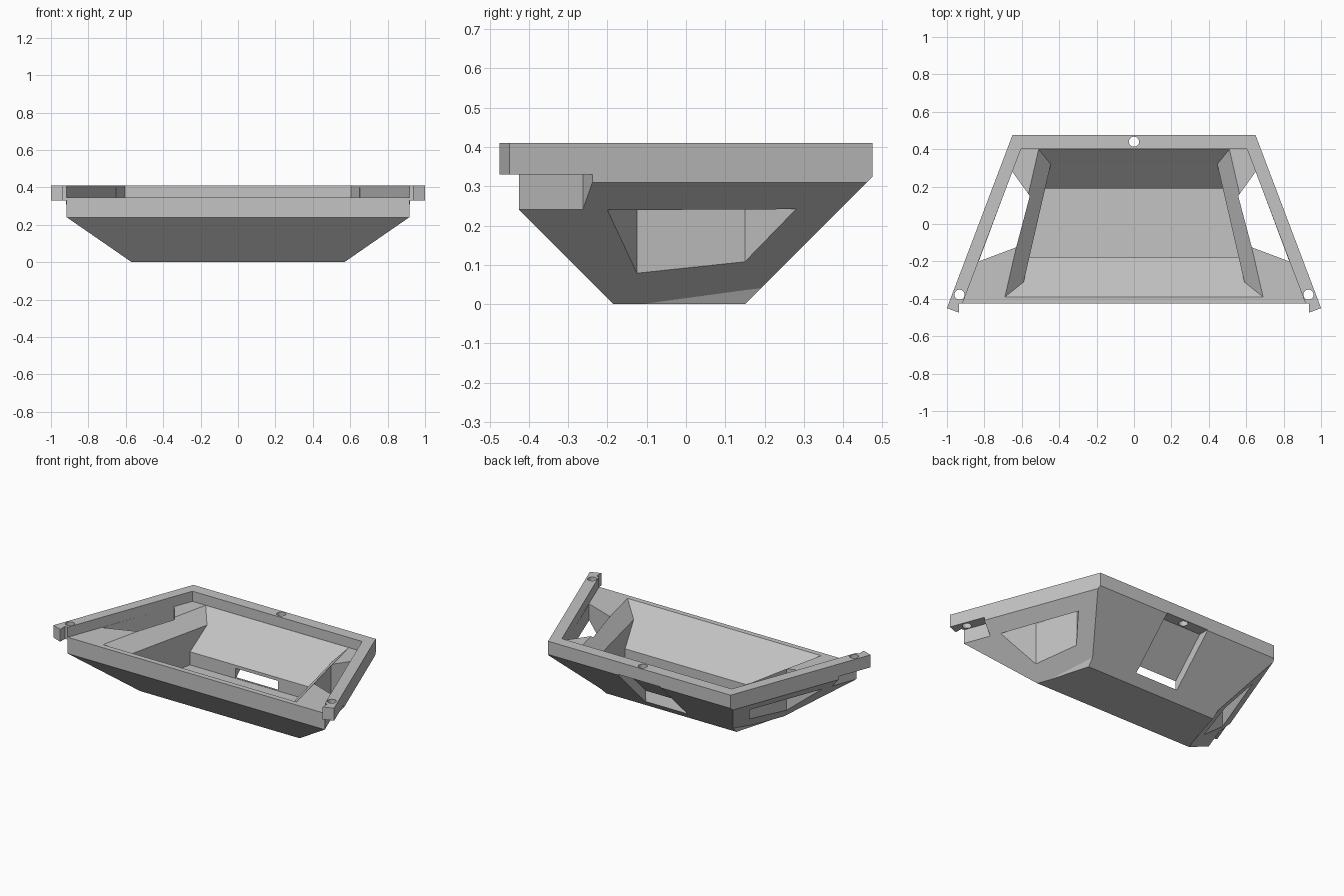
import bpy, bmesh
from mathutils import Vector

if "Cube" in bpy.data.objects:
    bpy.data.objects.remove(bpy.data.objects["Cube"])

grey = bpy.data.materials.new("light_grey")
grey.use_nodes = True
grey.diffuse_color = (0.55, 0.55, 0.55, 1)
grey.node_tree.nodes["Principled BSDF"].inputs["Base Color"].default_value = (0.55, 0.55, 0.55, 1)

# Plan directions: outward from the slanted side, and forward along it
OUT = Vector((0.935, 0.354))
ALONG = Vector((0.354, -0.935))
RIM, RIM_INNER, TIP = 0.776, 0.707, 0.775


def loft(name, levels):
    """Closed solid through stacked plan outlines [(z, [(x, y), ...]), ...]."""
    bm = bmesh.new()
    rings = [[bm.verts.new((x, y, z)) for x, y in outline] for z, outline in levels]
    for low, high in zip(rings, rings[1:]):
        for i in range(len(low)):
            j = (i + 1) % len(low)
            bm.faces.new((low[i], low[j], high[j], high[i]))
    bm.faces.new(rings[0])
    bm.faces.new(rings[-1])
    bmesh.ops.recalc_face_normals(bm, faces=bm.faces)
    mesh = bpy.data.meshes.new(name)
    bm.to_mesh(mesh)
    bm.free()
    mesh.materials.append(grey)
    obj = bpy.data.objects.new(name, mesh)
    bpy.context.scene.collection.objects.link(obj)
    return obj


def prism(name, outline, low, high):
    return loft(name, [(low, outline), (high, outline)])


def combine(body, tool, operation="DIFFERENCE"):
    """Apply one boolean and discard the helper."""
    tool.hide_render = True
    mod = body.modifiers.new("combine", "BOOLEAN")
    mod.operation, mod.solver, mod.object = operation, "EXACT", tool
    graph = bpy.context.evaluated_depsgraph_get()
    mesh = bpy.data.meshes.new_from_object(body.evaluated_get(graph))
    body.modifiers.clear()
    body.data = mesh
    bpy.data.objects.remove(tool)


def trapezoid(front_x, front_y, back_x, back_y):
    return [(-front_x, front_y), (front_x, front_y), (back_x, back_y), (-back_x, back_y)]


def flared(offset, front, back):
    """Trapezoid whose sides lie at the given offset along OUT."""
    side = lambda y: (offset - OUT.y * y) / OUT.x
    return trapezoid(side(front), front, side(back), back)


def plan(out, along):
    """Plan point from distances across and along the right-hand side."""
    p = OUT * out + ALONG * along
    return (p.x, p.y)


def mirrored(outline, sign):
    return [(sign * x, y) for x, y in outline]


def box(x0, x1, y0, y1):
    return [(x0, y0), (x1, y0), (x1, y1), (x0, y1)]


# Sloping hull with upright rim
body = loft("tray_body", [
    (0, flared(0.466, -0.185, 0.15)),
    (0.31, flared(RIM, -0.495, 0.46)),
    (0.325, flared(RIM, -0.51, 0.475)),
    (0.41, flared(RIM, -0.51, 0.475))])

# Foot under the hull
combine(body, loft("foot", [
    (0, trapezoid(0.562, -0.185, 0.465, 0.15)),
    (0.04, trapezoid(0.565, -0.225, 0.47, 0.19))]), "UNION")

# Straight front, leaving only the two rim tips projecting
combine(body, prism("front_trim", box(-0.935, 0.935, -0.8, -0.425), -0.2, 0.6))
combine(body, prism("front_under_trim", box(-1.5, 1.5, -0.8, -0.425), -0.2, 0.33))

# Shallow well between the rim bars, open at the front
combine(body, prism("well", flared(RIM_INNER, -0.6, 0.4), 0.345, 0.6))


# Deep pocket with bevelled sides
def pocket_level(front, back):
    side = lambda y: 0.445 + (0.32 - y) * 0.23
    return trapezoid(side(front), front, side(back), back)


mouth = trapezoid(0.69, -0.39, 0.51, 0.399)
combine(body, loft("pocket", [
    (0.05, pocket_level(-0.18, 0.19)),
    (0.135, pocket_level(-0.18, 0.19)),
    (0.265, pocket_level(-0.31, 0.32)),
    (0.345, mouth), (0.36, mouth)]))

# Recess in the back slope, opening into the pocket as a slot
combine(body, loft("back_recess", [
    (0.052, box(-0.152, 0.152, 0.127, 0.7)),
    (0.33, box(-0.152, 0.152, 0.405, 0.7))]))

for sign in (-1, 1):
    # Square ends of the rim tips
    tip = [plan(0.4, TIP), plan(1.2, TIP), plan(1.2, 1.2), plan(0.4, 1.2)]
    combine(body, prism("tip_trim", mirrored(tip, sign), 0.3, 0.6))
    # Opening between the side bar and the pocket wall
    window = [(0.83, -0.2), (0.63, -0.125), (0.557, 0.15), (0.651, 0.28)]
    combine(body, prism("side_window", mirrored(window, sign), -0.1, 0.4))
    # Clearance under the front rim corner
    end = ALONG.dot(Vector((0.85, -0.265)))
    notch = [plan(RIM_INNER, end), plan(1.2, end), plan(1.2, 1.2), plan(RIM_INNER, 1.2)]
    combine(body, prism("corner_notch", mirrored(notch, sign), -0.1, 0.33))

# Screw holes through the rim
for x, y in ((-0.933, -0.378), (0.933, -0.378), (0, 0.44)):
    bpy.ops.mesh.primitive_cylinder_add(vertices=24, radius=0.027, depth=0.3, location=(x, y, 0.4))
    hole = bpy.context.object
    hole.data.materials.append(grey)
    bpy.context.view_layer.update()
    combine(body, hole)

body.data.materials.clear()
body.data.materials.append(grey)
for face in body.data.polygons:
    face.material_index = 0
    face.use_smooth = False
